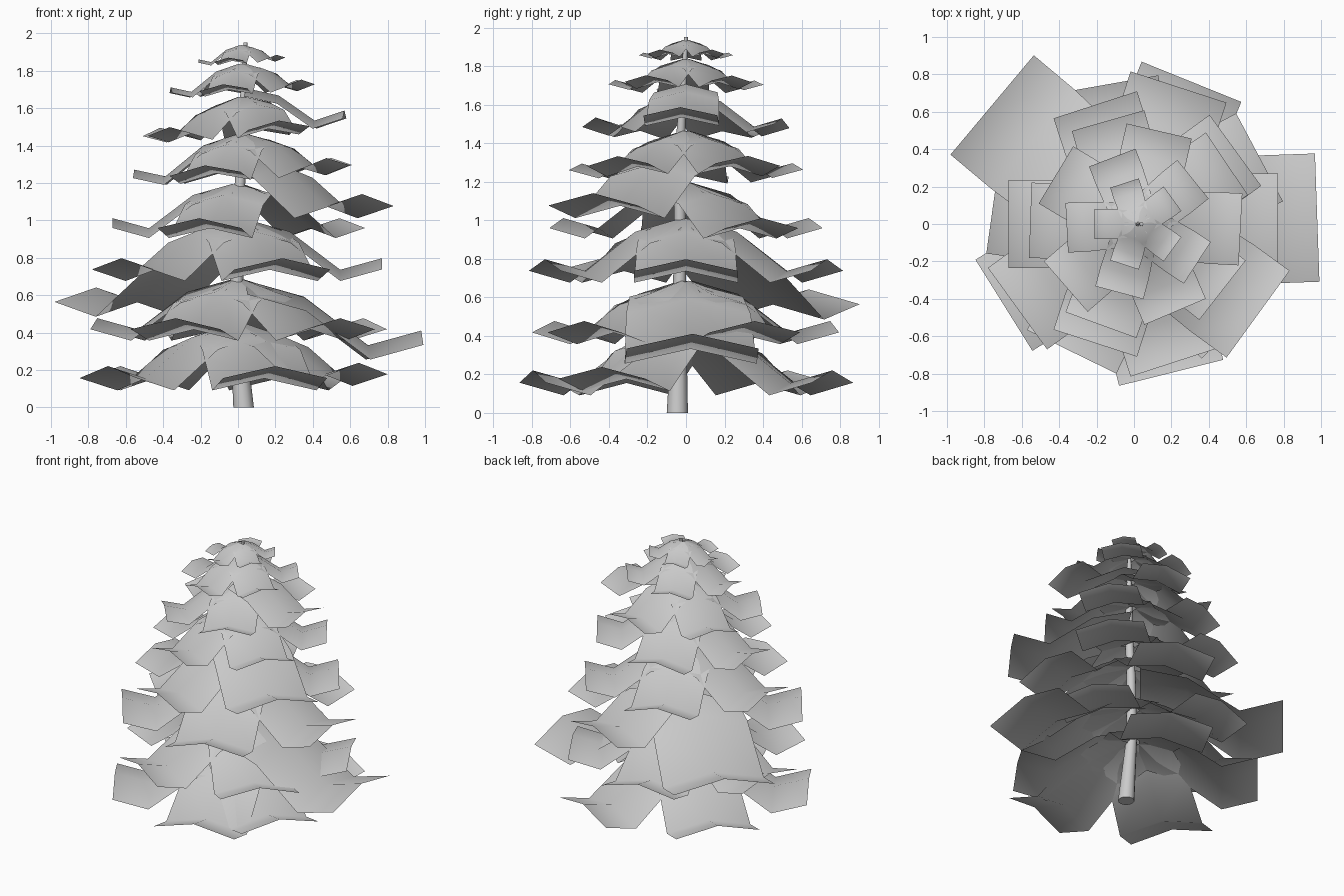
import bpy, bmesh, math
from mathutils import Vector, Matrix

if "Cube" in bpy.data.objects:
    bpy.data.objects.remove(bpy.data.objects["Cube"])


def finish(name, bm):
    me = bpy.data.meshes.new(name)
    bm.to_mesh(me)
    bm.free()
    for p in me.polygons:
        p.use_smooth = True
    ob = bpy.data.objects.new(name, me)
    bpy.context.collection.objects.link(ob)
    return ob


# bough side profile: (distance out, height above tip, half width), all times length
PROFILE = [(0.04, 0.29, 0.30), (0.36, 0.20, 0.33), (0.71, -0.065, 0.35), (1.0, 0.015, 0.35)]
SAG = 0.078  # drop of the side edges below the centre rib


def add_bough(bm, angle, length, tip_z, shift, tilt):
    rot = Matrix.Rotation(math.radians(angle), 4, 'Z')
    rows = []
    for d, h, w in PROFILE:
        row = []
        for s in (-1, 0, 1):
            p = rot @ (Vector((d, s * w, h + SAG * (0.6 - abs(s)))) * length)
            row.append(bm.verts.new((p.x + shift, p.y, p.z + tip_z + tilt * p.x)))
        rows.append(row)
    for a, b in zip(rows, rows[1:]):
        for i in range(2):
            bm.faces.new((a[i], b[i], b[i + 1], a[i + 1]))


# tiers of five boughs, bottom to top: (first angle, length, tip height)
TIERS = [(-4, 0.82, 0.17), (28, 0.76, 0.43), (0, 0.77, 0.75), (36, 0.67, 0.97),
         (34, 0.575, 1.27), (5, 0.51, 1.49), (39, 0.38, 1.71), (36, 0.23, 1.86)]
# irregular boughs: (tier, place) -> (extra angle, extra length, extra height)
ODD = {(0, 0): (6, 0.16, 0.18), (2, 2): (-4, 0.22, -0.17),
       (3, 4): (0, 0.15, 0.12), (5, 0): (-8, 0.04, 0.03)}
for i, (start, length, z) in enumerate(TIERS):
    bm = bmesh.new()
    # the upper crown leans slightly
    shift, tilt = (0.02, 0.06) if i > 3 else (0, 0)
    for k in range(5):
        da, dl, dz = ODD.get((i, k), (0, 0, 0))
        add_bough(bm, start + 72 * k + da, length + dl, z + dz, shift, tilt)
    if i == 0:
        add_bough(bm, 326, 0.78, z + 0.02, 0, 0)  # sixth bough low on the front right
    finish("bough_tier_%d" % (i + 1), bm)

# bent tapering trunk: (x, y, z, radius)
TRUNK = [(0.03, -0.045, 0.0, 0.055), (-0.01, -0.035, 0.5, 0.036),
         (0.0, -0.03, 0.95, 0.031), (0.015, -0.035, 1.3, 0.027), (0.04, 0.0, 1.95, 0.01)]
SIDES = 12
bm = bmesh.new()
rings = []
for x, y, z, r in TRUNK:
    rings.append([bm.verts.new((x + r * math.cos(2 * math.pi * k / SIDES),
                                y + r * math.sin(2 * math.pi * k / SIDES), z)) for k in range(SIDES)])
for a, b in zip(rings, rings[1:]):
    for k in range(SIDES):
        n = (k + 1) % SIDES
        bm.faces.new((a[k], a[n], b[n], b[k]))
bm.faces.new(rings[0][::-1])
bm.faces.new(rings[-1])
trunk = finish("trunk", bm)
bpy.context.view_layer.objects.active = trunk
trunk.select_set(True)
bpy.ops.object.shade_smooth_by_angle(angle=math.radians(40))
